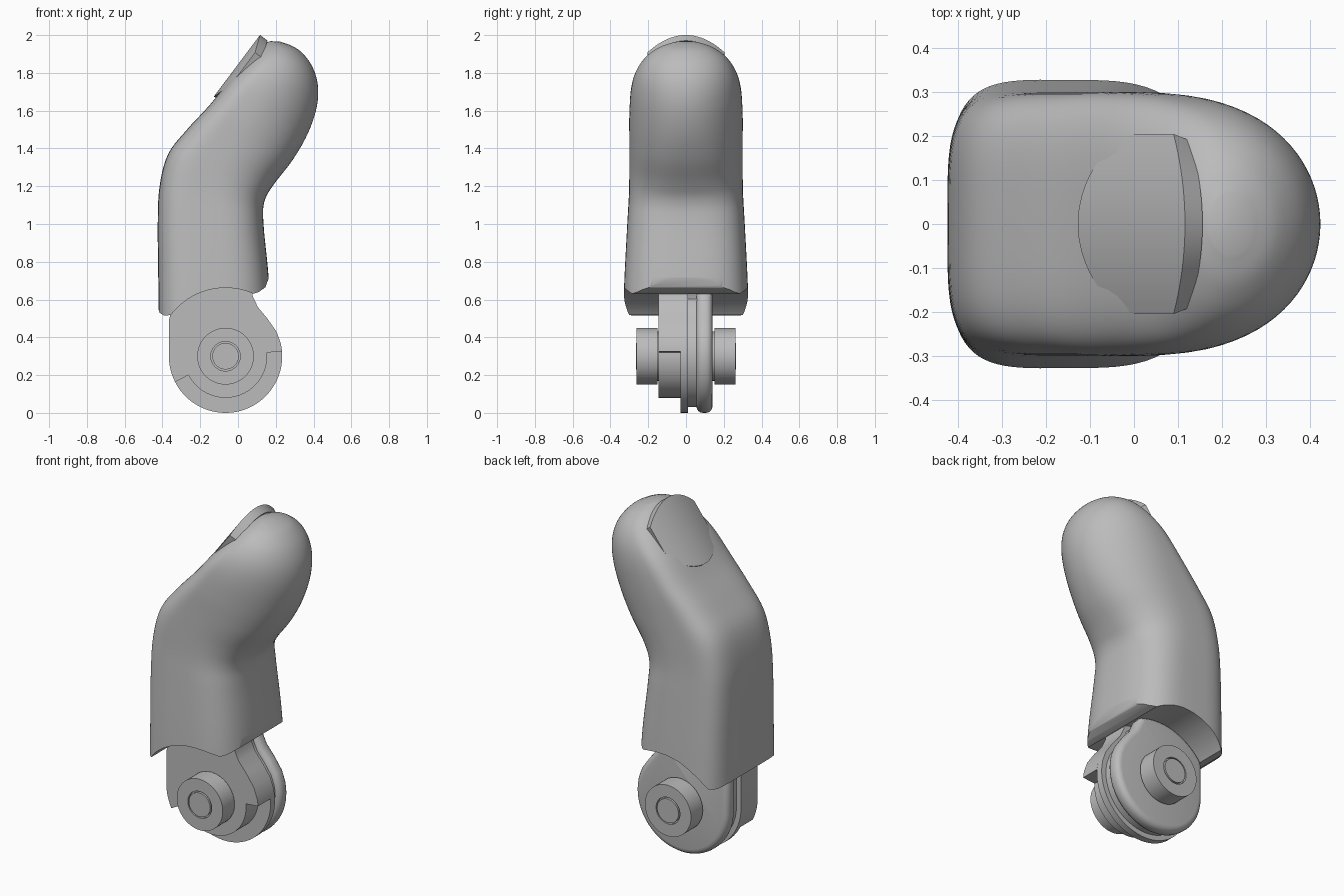
import bpy, bmesh, math
from mathutils import Vector

if "Cube" in bpy.data.objects:
    bpy.data.objects.remove(bpy.data.objects["Cube"])

PIVOT = (-0.066, 0.30)

grey = bpy.data.materials.new("plain_grey")
grey.diffuse_color = (0.5, 0.5, 0.5, 1)
grey.use_nodes = True
grey.node_tree.nodes["Principled BSDF"].inputs["Base Color"].default_value = grey.diffuse_color


def make(name, bm):
    bmesh.ops.recalc_face_normals(bm, faces=bm.faces[:])
    me = bpy.data.meshes.new(name)
    bm.to_mesh(me)
    bm.free()
    me.materials.append(grey)
    ob = bpy.data.objects.new(name, me)
    bpy.context.collection.objects.link(ob)
    return ob


def activate(ob):
    bpy.ops.object.select_all(action='DESELECT')
    ob.select_set(True)
    bpy.context.view_layer.objects.active = ob


def smooth(ob, angle=35):
    activate(ob)
    bpy.ops.object.shade_smooth_by_angle(angle=math.radians(angle))


def apply_mod(ob, kind, **settings):
    mod = ob.modifiers.new(kind, kind)
    for key, value in settings.items():
        setattr(mod, key, value)
    activate(ob)
    bpy.ops.object.modifier_apply(modifier=mod.name)


def arc(r, a0, a1, n):
    """Points on a circle around the knuckle pivot, in degrees."""
    angles = [math.radians(a0 + (a1 - a0) * i / n) for i in range(n + 1)]
    return [(PIVOT[0] + r * math.cos(a), PIVOT[1] + r * math.sin(a)) for a in angles]


def prism(name, pts, y0, y1):
    """Extrude an x-z outline along y."""
    bm = bmesh.new()
    face = bm.faces.new([bm.verts.new((x, y0, z)) for x, z in pts])
    new = bmesh.ops.extrude_face_region(bm, geom=[face])["geom"]
    bmesh.ops.translate(bm, vec=(0, y1 - y0, 0),
                        verts=[v for v in new if isinstance(v, bmesh.types.BMVert)])
    return make(name, bm)


# Finger sections: back x, back z, front x, front z, half width,
# front squareness, back squareness, place of the widest point
SECTIONS = [
    (-.42, .40, .18, .40, .337, 3.0, 4.2, .50),
    (-.422, .70, .162, .72, .326, 3.0, 4.2, .50),
    (-.425, 1.0, .135, 1.0, .311, 2.9, 4.2, .50),
    (-.415, 1.20, .14, 1.12, .302, 2.7, 4.1, .47),
    (-.37, 1.37, .19, 1.21, .300, 2.5, 4.0, .43),
    (-.27, 1.50, .29, 1.34, .300, 2.3, 3.9, .38),
    (-.15, 1.63, .37, 1.48, .300, 2.1, 3.7, .33),
    (-.045, 1.76, .417, 1.62, .290, 2.0, 3.3, .32),
    (.032, 1.845, .422, 1.74, .262, 2.0, 2.8, .34),
    (.09, 1.912, .39, 1.84, .210, 2.0, 2.4, .40),
    (.13, 1.95, .33, 1.915, .140, 2.0, 2.1, .45),
    (.17, 1.968, .27, 1.95, .070, 2.0, 2.0, .50),
]


def catmull(p0, p1, p2, p3, t):
    return [0.5 * (2 * b + (c - a) * t + (2 * a - 5 * b + 4 * c - d) * t * t
                   + (3 * b - a - 3 * c + d) * t ** 3)
            for a, b, c, d in zip(p0, p1, p2, p3)]


def spow(v, e):
    return math.copysign(abs(v) ** e, v)


def finger_body(around=80, steps=5):
    rows, last = [], len(SECTIONS) - 1
    for i in range(last):
        quad = [SECTIONS[min(max(i + k, 0), last)] for k in (-1, 0, 1, 2)]
        rows += [catmull(*quad, s / steps) for s in range(steps)]
    rows.append(SECTIONS[-1])
    bm = bmesh.new()
    rings = []
    for bx, bz, fx, fz, w, nf, nb, u0 in rows:
        ring = []
        for k in range(around):
            a = 2 * math.pi * k / around
            c, s = math.cos(a), math.sin(a)
            e = 2 / (nf if c > 0 else nb)
            u = u0 + (1 - u0 if c > 0 else u0) * spow(c, e)
            ring.append(bm.verts.new((bx + (fx - bx) * u, w * spow(s, e),
                                      bz + (fz - bz) * u)))
        rings.append(ring)
    for r0, r1 in zip(rings, rings[1:]):
        for k in range(around):
            m = (k + 1) % around
            bm.faces.new((r0[k], r0[m], r1[m], r1[k]))
    bm.faces.new(rings[0])
    tip = bm.verts.new((.222, 0, 1.966))
    for k in range(around):
        bm.faces.new((rings[-1][k], rings[-1][(k + 1) % around], tip))
    return make("finger_body", bm)


# Finger with an arched underside around the knuckle
body = finger_body()
cut = [(-.6, .2), (-.6, .56), (-.425, .56), (-.415, .53), (-.39, .515)]
cut += arc(.362, 143, 66, 24)
cut += [(.11, .64), (.145, .665), (.165, .72), (.3, .74), (.3, .2)]
cutter = prism("underside_cutter", cut, -.6, .6)
cutter.hide_render = True
apply_mod(body, 'BOOLEAN', object=cutter, operation='DIFFERENCE', solver='EXACT')
bpy.data.objects.remove(cutter)
smooth(body)


# Curved fingernail
def fingernail(rows=24, cols=20, length=.407):
    d, n = Vector((.6, 0, .8)), Vector((-.8, 0, .6))
    root = Vector((-.128, 0, 1.675))
    bm = bmesh.new()
    grid = []
    for i in range(rows + 1):
        sb = length * (i / rows) ** 1.5
        half = .205 * math.sqrt(max(0, 1 - (1 - min(sb / .2, 1)) ** 2))
        half = max(half, .02)
        row = []
        for j in range(cols + 1):
            v = 2 * j / cols - 1
            y = v * half
            s = sb - .09 * v * v * (sb / length) ** 2
            p = root + d * s - n * (.035 * (y / .205) ** 2)
            row.append(bm.verts.new((p.x, y, p.z)))
        grid.append(row)
    for i in range(rows):
        for j in range(cols):
            bm.faces.new((grid[i][j], grid[i + 1][j],
                          grid[i + 1][j + 1], grid[i][j + 1]))
    return make("fingernail", bm)


nail = fingernail()
apply_mod(nail, 'SOLIDIFY', thickness=.05, offset=-1)
smooth(nail)

# Knuckle plates sharing one rounded outline
NECK = [(.226, .37), (.204, .43), (.155, .50), (.105, .56), (.077, .62)]
TOP = arc(.366, 67, 143, 20) + [(-.366, .49)]
full = arc(.3, 180, 365, 40) + NECK + TOP
notched = (arc(.3, 180, 207, 6) + arc(.22, 207, 365, 36)
           + arc(.3, 5, 8, 1) + NECK + TOP)
core = [(PIVOT[0] + (x - PIVOT[0]) * .9, PIVOT[1] + (z - PIVOT[1]) * .9) for x, z in full]

smooth(prism("front_knuckle_plate", notched, -.145, -.03))
smooth(prism("middle_flange", full, -.03, .01))
smooth(prism("knuckle_core", core, .01, .07))
back = prism("back_knuckle_plate", full, .055, .14)
apply_mod(back, 'BEVEL', width=.034, segments=4, limit_method='ANGLE',
          angle_limit=math.radians(50), use_clamp_overlap=False)
smooth(back)

# Round hubs with a grooved pin on both sides
HUB = [(0, .13), (.13, .13), (.13, .152), (.15, .152), (.15, .262), (.078, .262),
       (.078, .245), (.07, .245), (.07, .264), (0, .264)]


def hub(name, side):
    bm = bmesh.new()
    verts = [bm.verts.new((PIVOT[0] + r, side * y, PIVOT[1])) for r, y in HUB]
    edges = [bm.edges.new(pair) for pair in zip(verts, verts[1:])]
    bmesh.ops.spin(bm, geom=verts + edges, cent=(PIVOT[0], 0, PIVOT[1]),
                   axis=(0, 1, 0), angle=2 * math.pi, steps=48)
    bmesh.ops.remove_doubles(bm, verts=bm.verts[:], dist=1e-4)
    smooth(make(name, bm))


hub("front_hub", -1)
hub("back_hub", 1)
